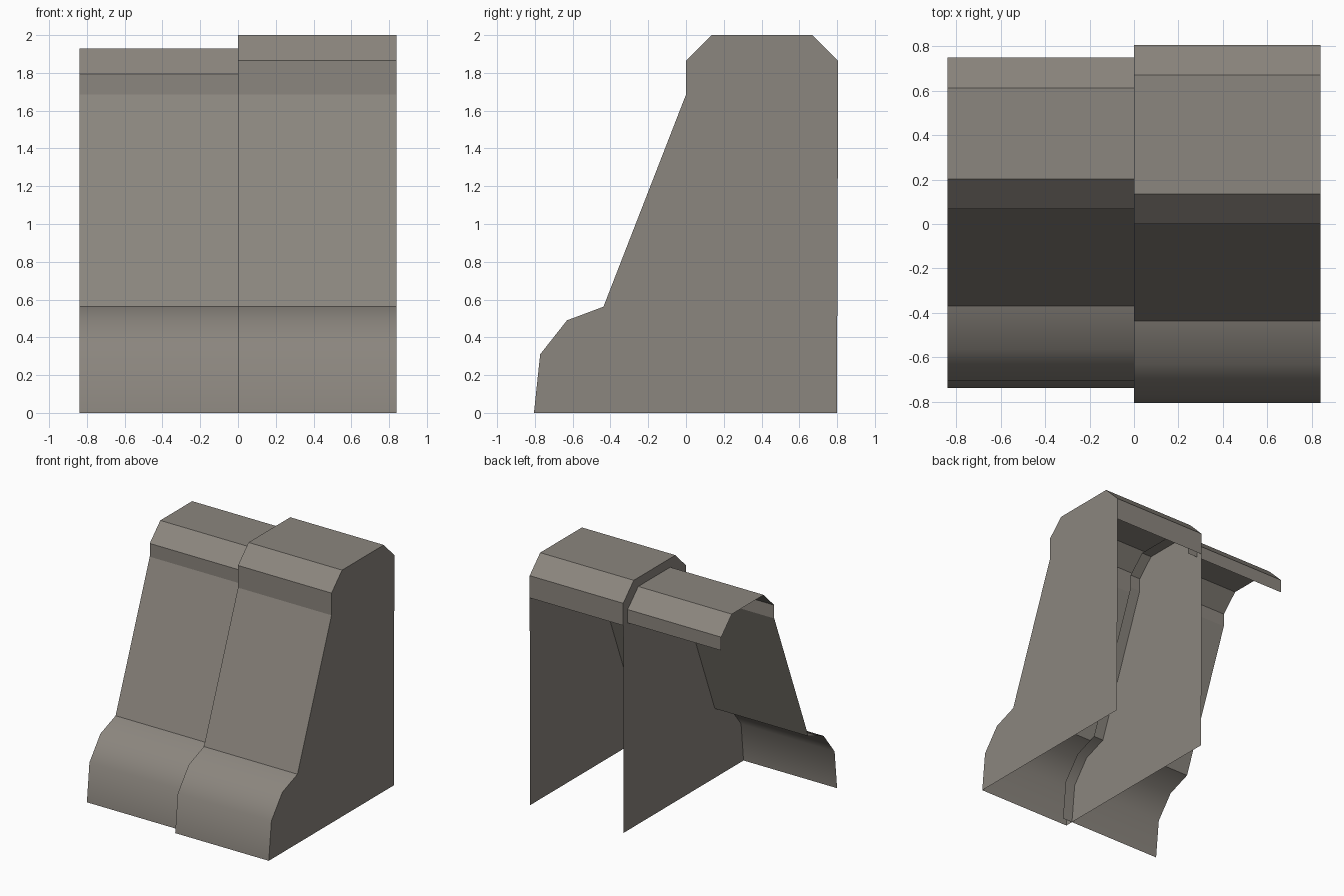
import bpy, bmesh

if "Cube" in bpy.data.objects:
    bpy.data.objects.remove(bpy.data.objects["Cube"])

stone = bpy.data.materials.new("warm grey")
stone.diffuse_color = (0.26, 0.238, 0.21, 1)
stone.use_nodes = True
stone.node_tree.nodes["Principled BSDF"].inputs["Base Color"].default_value = stone.diffuse_color

# cross-sections (y, z): from the front foot, over the top, to the back lip
TALL = [(-0.805, 0), (-0.772, 0.31), (-0.63, 0.49), (-0.437, 0.562),
        (0, 1.685), (0, 1.865), (0.135, 2), (0.67, 2), (0.805, 1.865), (0.805, 1.685)]
LOW = [(-0.738, 0), (-0.706, 0.31), (-0.565, 0.49), (-0.37, 0.562),
       (0.068, 1.685), (0.068, 1.793), (0.203, 1.928), (0.612, 1.928), (0.748, 1.793), (0.748, 1.685)]


def finish(name, bm):
    mesh = bpy.data.meshes.new(name)
    bm.to_mesh(mesh)
    bm.free()
    mesh.materials.append(stone)
    bpy.context.collection.objects.link(bpy.data.objects.new(name, mesh))


def shell(name, profile, x0, x1):
    """Thin sheet: the profile swept along x, open at the back and below."""
    bm = bmesh.new()
    rows = [[bm.verts.new((x, y, z)) for y, z in profile] for x in (x0, x1)]
    a, b = rows
    for i in range(len(profile) - 1):
        face = bm.faces.new((a[i], b[i], b[i + 1], a[i + 1]))
        face.smooth = i < 3          # only the rounded foot is smooth
    finish(name, bm)


def end_wall(name, profile, x, facing):
    """Flat wall closing the profile down to the ground at the back."""
    bm = bmesh.new()
    outline = profile + [(0.8, 0.31), (0.8, 0)]
    face = bm.faces.new([bm.verts.new((x, y, z)) for y, z in outline])
    face.normal_update()
    if face.normal.x * facing < 0:
        face.normal_flip()
    finish(name, bm)


# taller right section with a wall on each side
shell("tall_section_shell", TALL, 0, 0.84)
end_wall("outer_end_wall", TALL, 0.84, 1)
end_wall("middle_wall", TALL, 0, -1)

# lower left section, its end tucked inside the taller one
shell("low_section_shell", LOW, -0.84, 0.09)
